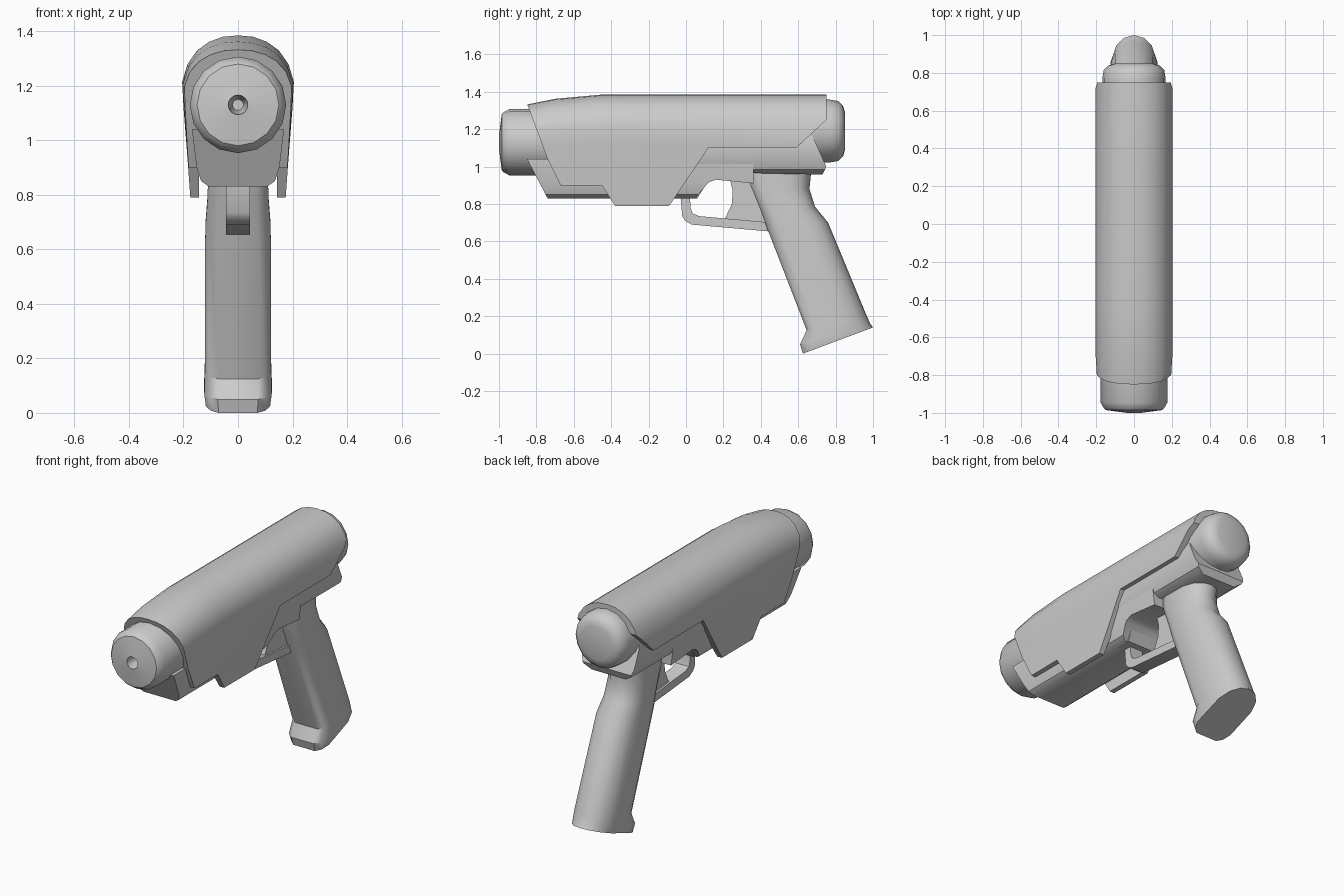
import bpy, bmesh, math

cube = bpy.data.objects.get("Cube")
if cube:
    bpy.data.objects.remove(cube, do_unlink=True)

grey = bpy.data.materials.new("plain grey")
grey.use_nodes = True
grey.diffuse_color = (0.6, 0.6, 0.6, 1)
grey.node_tree.nodes["Principled BSDF"].inputs["Base Color"].default_value = (0.6, 0.6, 0.6, 1)


def loft(name, rings):
    """Skin a list of closed rings and cap both ends."""
    bm = bmesh.new()
    loops = [[bm.verts.new(p) for p in ring] for ring in rings]
    for a, b in zip(loops, loops[1:]):
        for i in range(len(a)):
            j = (i + 1) % len(a)
            bm.faces.new((a[i], a[j], b[j], b[i]))
    bm.faces.new(loops[0])
    bm.faces.new(loops[-1])
    bmesh.ops.recalc_face_normals(bm, faces=bm.faces)
    mesh = bpy.data.meshes.new(name)
    bm.to_mesh(mesh)
    bm.free()
    mesh.materials.append(grey)
    obj = bpy.data.objects.new(name, mesh)
    bpy.context.collection.objects.link(obj)
    return obj


def prism(name, profile, half):
    """Side profile in (y, z) extruded across x."""
    return loft(name, [[(x, y, z) for y, z in profile] for x in (-half, half)])


def round_part(name, z, profile, sides=16):
    """Turned part along y from (y, radius) pairs."""
    angles = [2 * math.pi * i / sides for i in range(sides)]
    return loft(name, [[(r * math.sin(a), y, z + r * math.cos(a)) for a in angles]
                       for y, r in profile])


def mirrored(half):
    """Complete a half section of (x, z) points, dropping doubled centre points."""
    return half + [(-x, z) for x, z in reversed(half) if x > 0]


def boolean(obj, cutter, operation):
    mod = obj.modifiers.new("cut", "BOOLEAN")
    mod.operation = operation
    mod.solver = "EXACT"
    mod.object = cutter
    bpy.context.view_layer.objects.active = obj
    bpy.ops.object.modifier_apply(modifier=mod.name)
    bpy.data.objects.remove(cutter, do_unlink=True)


def smooth(obj, angle=35):
    bpy.ops.object.select_all(action="DESELECT")
    obj.select_set(True)
    bpy.context.view_layer.objects.active = obj
    bpy.ops.object.shade_smooth_by_angle(angle=math.radians(angle))


# Upper shell: arched section tapering at the front, trimmed to its side outline
arch = mirrored([(0, 1.385), (0.055, 1.38), (0.105, 1.362), (0.15, 1.33), (0.185, 1.28),
                 (0.205, 1.215), (0.2, 1.12), (0.185, 0.93), (0.172, 0.75)])
stations = [(-0.9, 0.93, 0.78), (-0.7, 0.99, 0.92), (-0.45, 1, 1), (0.8, 1, 1)]
shell = loft("upper_shell", [[(x * sx, y, 1.1 + (z - 1.1) * (sz if z > 1.1 else 1))
                              for x, z in arch] for y, sx, sz in stations])
outline = [(-0.87, 1.41), (-0.85, 1.335), (-0.74, 1.04), (-0.67, 0.9), (-0.45, 0.9),
           (-0.38, 0.79), (-0.09, 0.79), (0.12, 1.1), (0.59, 1.1), (0.75, 1.25), (0.75, 1.41)]
boolean(shell, prism("shell_outline", outline, 0.4), "INTERSECT")
notch = [(-1, 0.6), (1, 0.6), (1, 0.99), (-1, 0.99)]
boolean(shell, prism("shell_notch", notch, 0.144), "DIFFERENCE")

# Lower body with sloped nose
section = mirrored([(0.168, 1.16), (0.168, 1.03), (0.152, 0.9), (0.135, 0.85), (0.105, 0.829)])
body = loft("lower_body", [[(x, y, z) for x, z in section] for y in (-0.9, 0.5)])
nose = [(-0.85, 1.04), (-0.74, 0.83), (0.05, 0.83), (0.12, 0.915), (0.16, 0.93),
        (0.36, 0.91), (0.36, 1.15), (-0.72, 1.15), (-0.74, 1.04)]
boolean(body, prism("body_outline", nose, 0.4), "INTERSECT")

# Rear rail below the shell
section = mirrored([(0.15, 1.22), (0.172, 1.13), (0.172, 1.03), (0.155, 0.985), (0.11, 0.955),
                    (0.09, 0.82)])
rail = loft("rear_rail", [[(x, y, z) for x, z in section] for y in (-0.2, 0.9)])
outline = [(-0.03, 0.83), (0.06, 0.83), (0.15, 0.97), (0.73, 0.957), (0.75, 1.0),
           (0.67, 1.18), (0.08, 1.18)]
boolean(rail, prism("rail_outline", outline, 0.4), "INTERSECT")

# Barrel with a small bore, and rounded rear cap
barrel = round_part("barrel", 1.13, [(-0.9, 0.02), (-0.96, 0.033), (-1.0, 0.036), (-0.985, 0.15),
                                     (-0.975, 0.16), (-0.945, 0.177), (-0.65, 0.177)])
cap = round_part("rear_cap", 1.19, [(0.5, 0.168), (0.77, 0.168), (0.815, 0.16),
                                    (0.84, 0.135), (0.85, 0.1)])

# Grip: rounded sections between front and back edge points, with half width
grip_steps = [((0.33, 0.98), (0.67, 0.98), 0.105), ((0.345, 0.9), (0.66, 0.88), 0.108),
              ((0.4, 0.765), (0.69, 0.785), 0.113), ((0.43, 0.68), (0.76, 0.7), 0.12),
              ((0.645, 0.125), (0.965, 0.205), 0.122), ((0.61, 0.05), (0.985, 0.16), 0.124),
              ((0.625, 0.0), (1.0, 0.14), 0.118)]
ring = [(0, 0.6), (0.06, 0.85), (0.18, 1), (0.66, 1), (0.85, 0.8), (0.96, 0.45), (1, 0)]
ring = ring + [(t, -w) for t, w in reversed(ring[:-1])]
grip = loft("grip", [[(w * k, f[0] + (b[0] - f[0]) * t, f[1] + (b[1] - f[1]) * t)
                      for t, k in ring] for f, b, w in grip_steps])

# Guard strip and the lever inside it
guard = prism("trigger_guard", [(-0.03, 0.85), (-0.02, 0.735), (-0.005, 0.71), (0.03, 0.69),
                                (0.46, 0.652), (0.46, 0.7), (0.07, 0.735), (0.035, 0.75),
                                (0.025, 0.78), (0.02, 0.85)], 0.044)
lever = prism("trigger", [(0.23, 0.95), (0.25, 0.87), (0.245, 0.8), (0.205, 0.715), (0.43, 0.69),
                          (0.45, 0.8), (0.38, 0.95)], 0.032)

for part in (shell, body, rail, barrel, cap, grip, guard, lever):
    smooth(part)
